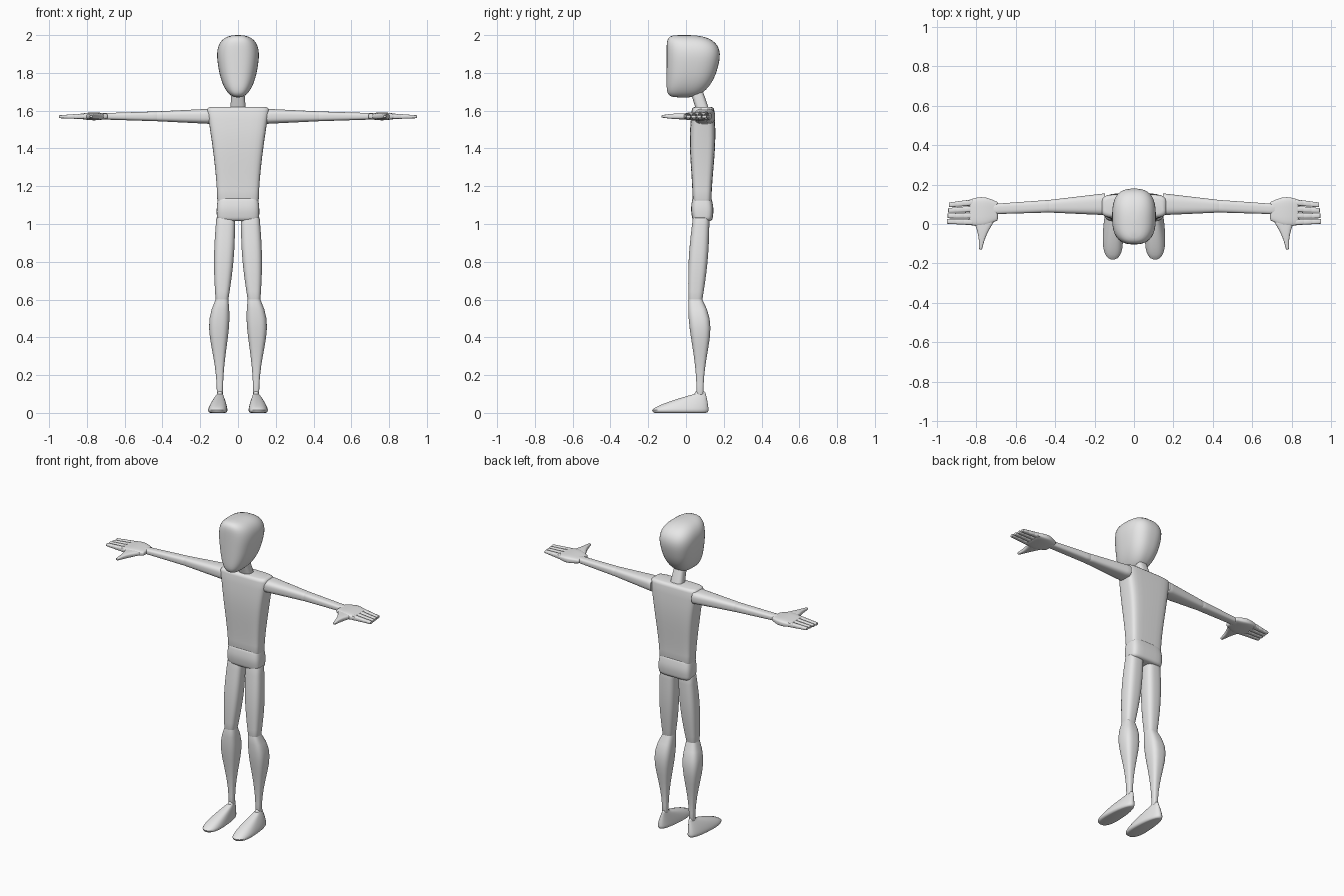
import bpy
import bmesh
from math import cos, sin, pi, radians, copysign
from mathutils import Vector

cube = bpy.data.objects.get("Cube")
if cube:
    bpy.data.objects.remove(cube, do_unlink=True)

# One plain grey for the whole figure
grey = bpy.data.materials.new("plain grey")
grey.use_nodes = True
colour = (0.8, 0.8, 0.8, 1)
grey.diffuse_color = colour
grey.node_tree.nodes["Principled BSDF"].inputs["Base Color"].default_value = colour


def rounded(value, power):
    """Bend a sine or cosine towards a boxy outline."""
    return copysign(abs(value) ** (2 / power), value)


def place(axis, along, a, b):
    """Turn a position along an axis and two cross coordinates into a point."""
    if axis == "x":
        return Vector((along, a, b))
    if axis == "y":
        return Vector((a, along, b))
    return Vector((a, b, along))


def loft(name, axis, rings, square=3, taper=0, mirror=1, count=28):
    """Skin rounded-box rings: position, two centres and two half sizes."""
    bm = bmesh.new()
    loops = []
    for along, a, b, half_a, half_b in rings:
        loop = []
        for i in range(count):
            angle = 2 * pi * (i + 0.5) / count
            u = rounded(cos(angle), square)
            v = rounded(sin(angle), square)
            u *= 1 - taper * (v + 1) / 2
            point = place(axis, along, a + u * half_a, b + v * half_b)
            point.x *= mirror
            loop.append(bm.verts.new(point))
        loops.append(loop)
    for low, high in zip(loops, loops[1:]):
        for i in range(count):
            j = (i + 1) % count
            bm.faces.new((low[i], low[j], high[j], high[i]))
    bm.faces.new(loops[0])
    bm.faces.new(loops[-1])
    bmesh.ops.recalc_face_normals(bm, faces=bm.faces)
    mesh = bpy.data.meshes.new(name)
    bm.to_mesh(mesh)
    bm.free()
    mesh.materials.append(grey)
    obj = bpy.data.objects.new(name, mesh)
    bpy.context.collection.objects.link(obj)
    bpy.ops.object.select_all(action="DESELECT")
    obj.select_set(True)
    bpy.context.view_layer.objects.active = obj
    bpy.ops.object.shade_smooth_by_angle(angle=radians(40))


def limb(name, axis, start, end, bulge=(0, 0, 0, 0), skew=1, edge=0.004,
         steps=10, **options):
    """Blend one ring into another with a swelling between and rounded ends."""
    start, end = Vector(start), Vector(end)
    swell = Vector((0, *bulge))
    rings = []
    for i in range(steps + 1):
        t = i / steps
        ring = start.lerp(end, t ** skew) + swell * sin(pi * t ** skew)
        ring[0] = start[0] + (end[0] - start[0]) * t
        rings.append(ring)

    def cap(ring, direction):
        result = []
        for turn in (30, 60, 90):
            shrink = edge * (1 - cos(radians(turn)))
            out = direction * edge * sin(radians(turn))
            result.append(ring + Vector((out, 0, 0, -shrink, -shrink)))
        return result

    rings = cap(rings[0], -1)[::-1] + rings + cap(rings[-1], 1)
    loft(name, axis, rings, **options)


# Head: egg outline with a flat face and a round back
head_rings = []
for turn in range(-88, 89, 8):
    height = sin(radians(turn))
    egg = (1 - abs(height) ** 2.5) ** 0.4 * (1 + height / 4)
    face = 0.103 * (1 - abs(height) ** 9) ** 0.2
    back = 0.17 * egg
    head_rings.append((1.835 + 0.165 * height, 0, (back - face) / 2,
                       0.105 * egg, (back + face) / 2))
loft("head", "z", head_rings, square=2.7, count=40)

# Neck, torso and pelvis
limb("neck", "z", (1.6, 0, 0.09, 0.042, 0.035), (1.75, 0, 0.04, 0.03, 0.033))
limb("torso", "z", (1.13, 0, 0.085, 0.11, 0.05), (1.6, 0, 0.09, 0.165, 0.06),
     bulge=(0, 0, 0, 0.012), skew=1.5, edge=0.02, square=5)
limb("pelvis", "z", (1.035, 0, 0.087, 0.112, 0.055), (1.125, 0, 0.085, 0.108, 0.053),
     bulge=(0, 0, 0.003, 0.005), edge=0.02, square=4.5)

for side, s in (("left", 1), ("right", -1)):
    # Leg, sharing one ring at the knee
    knee = (0.6, 0.085, 0.05, 0.034, 0.037)
    limb(side + "_thigh", "z", knee, (1.03, 0.065, 0.08, 0.05, 0.044),
         bulge=(0, 0, 0.01, 0.01), mirror=s)
    limb(side + "_shin", "z", (0.1, 0.096, 0.074, 0.016, 0.018), knee,
         bulge=(0.01, 0.012, 0.028, 0.028), skew=2, mirror=s)
    limb(side + "_foot", "z", (0.015, 0.107, -0.03, 0.06, 0.15),
         (0.1, 0.096, 0.075, 0.018, 0.03), skew=1.4, edge=0.015,
         square=2.4, taper=0.35, mirror=s)

    # Arm, sharing one ring at the elbow
    elbow = (0.43, 0.09, 1.57, 0.032, 0.026)
    limb(side + "_upper_arm", "x", (0.15, 0.1, 1.57, 0.055, 0.04), elbow, mirror=s)
    limb(side + "_forearm", "x", elbow, (0.71, 0.076, 1.57, 0.026, 0.017), mirror=s)

    # Palm and thumb
    limb(side + "_palm", "x", (0.7, 0.065, 1.57, 0.05, 0.015),
         (0.825, 0.06, 1.57, 0.066, 0.015), bulge=(0, 0, 0.015, 0.006),
         edge=0.01, square=4, mirror=s)
    limb(side + "_thumb", "y", (-0.125, 0.777, 1.57, 0.008, 0.007),
         (0.01, 0.76, 1.57, 0.05, 0.016), bulge=(0, 0, -0.008, 0.003), mirror=s)

    # Four fingers of three tapering segments each
    for finger in range(4):
        root = Vector((0.82, 0.01 + 0.033 * finger, 1.57, 0.016, 0.015))
        tip = Vector((0.945 - 0.003 * finger, 0.013 + 0.028 * finger,
                      1.568, 0.012, 0.008))
        for joint in range(3):
            limb(f"{side}_finger_{finger + 1}_segment_{joint + 1}", "x",
                 root.lerp(tip, joint / 3), root.lerp(tip, (joint + 1) / 3),
                 edge=0.002, steps=1, square=3.5, count=12, mirror=s)
